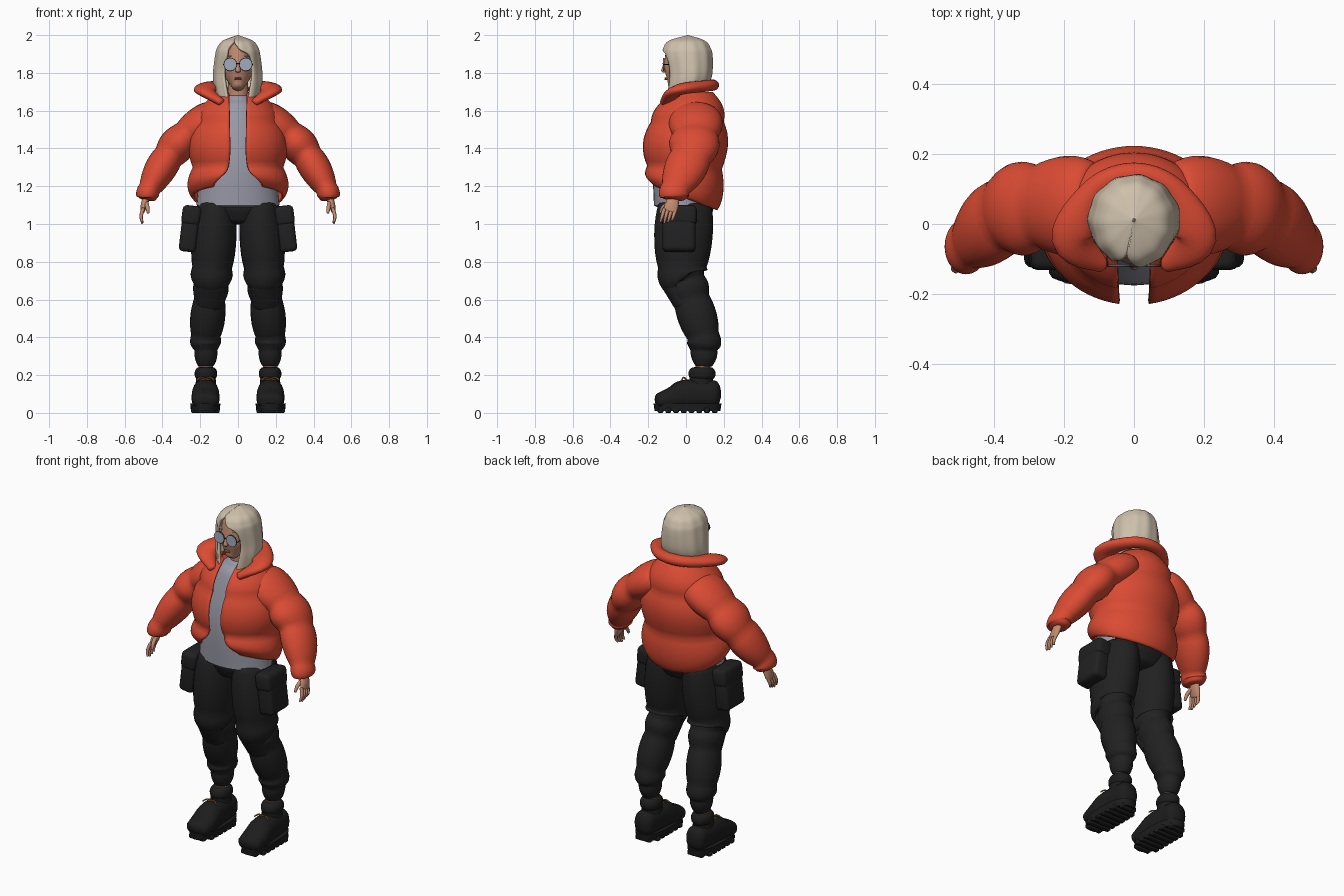
import bpy, bmesh
from math import sin, cos, asin, pi, copysign
from mathutils import Vector

if "Cube" in bpy.data.objects:
    bpy.data.objects.remove(bpy.data.objects["Cube"], do_unlink=True)


def material(name, red, green, blue):
    mat = bpy.data.materials.new(name)
    mat.use_nodes = True
    mat.diffuse_color = (red, green, blue, 1)
    shader = next(node for node in mat.node_tree.nodes if node.type == 'BSDF_PRINCIPLED')
    shader.inputs["Base Color"].default_value = mat.diffuse_color
    return mat


ORANGE = material("orange_padding", .7, .07, .033)
CLOTH = material("black_cloth", .015, .015, .016)
LEATHER = material("boot_black", .012, .012, .012)
GREY = material("lavender_grey", .32, .32, .39)
BLOND = material("pale_blond", .62, .53, .41)
SKIN = material("skin", .54, .26, .165)
LENS = material("lens_blue_grey", .36, .41, .52)
LACE = material("lace_brown", .4, .16, .03)
LIP = material("lip", .42, .17, .12)


def finish(name, bm, mat):
    mesh = bpy.data.meshes.new(name)
    bm.to_mesh(mesh)
    bm.free()
    mesh.materials.append(mat)
    mesh.shade_smooth()
    mesh.set_sharp_from_angle(angle=1)
    part = bpy.data.objects.new(name, mesh)
    bpy.context.collection.objects.link(part)
    return part


def blend(rows, steps, puff, swelling):
    """Smooth curve through the rows; the swelling columns bulge between seams."""
    result = []
    for i in range(len(rows) - 1):
        before, after = rows[max(i - 1, 0)], rows[min(i + 2, len(rows) - 1)]
        for k in range(steps):
            t = k / steps
            row = [q + t / 2 * (r - p + t * (2 * p - 5 * q + 4 * r - s + t * (3 * (q - r) + s - p)))
                   for p, q, r, s in zip(before, rows[i], rows[i + 1], after)]
            swell = 1 + puff * sin(pi * t)
            result.append([v * swell if j in swelling else v for j, v in enumerate(row)])
    return result + [rows[-1]]


def bridge(bm, rings, closed):
    for low, high in zip(rings, rings[1:]):
        count = len(low)
        for j in range(count if closed else count - 1):
            k = (j + 1) % count
            bm.faces.new((low[j], low[k], high[k], high[j]))


def tube(name, mat, stations, side=1, puff=0, cap=.6, power=2, up=(0, 1, 0), count=20, steps=6):
    """Rounded loft; a station is x, y, z, half width, half depth towards up."""
    bm = bmesh.new()
    rows = blend(stations, steps, puff, (3, 4))
    points = [Vector(row[:3]) for row in rows]
    rings = []

    def add_ring(centre, along, width, depth):
        deep = Vector(up)
        deep = (deep - along * deep.dot(along)).normalized()
        wide = deep.cross(along)
        ring = []
        for j in range(count):
            a = 2 * pi * j / count
            c, s = (copysign(abs(v) ** (2 / power), v) for v in (cos(a), sin(a)))
            p = centre + wide * width * c + deep * depth * s
            ring.append(bm.verts.new((p.x * side, p.y, p.z)))
        rings.append(ring)

    def add_cap(i, along, direction):
        width, depth = rows[i][3:]
        bulge = direction * cap * min(width, depth)
        for k in (1, 2, 3)[::direction]:
            a = k * .45
            add_ring(points[i] + along * bulge * sin(a), along, width * cos(a), depth * cos(a))

    tangents = [(points[min(i + 1, len(points) - 1)] - points[max(i - 1, 0)]).normalized()
                for i in range(len(points))]
    if cap:
        add_cap(0, tangents[0], -1)
    for row, point, along in zip(rows, points, tangents):
        add_ring(point, along, *row[3:])
    if cap:
        add_cap(-1, tangents[-1], 1)
    bridge(bm, rings, True)
    bm.faces.new(rings[0])
    bm.faces.new(rings[-1])
    bmesh.ops.recalc_face_normals(bm, faces=bm.faces[:])
    return finish(name, bm, mat)


def shell(name, mat, levels, thickness, puff=0, ripple=0, count=66):
    """Open-fronted shell; a level is z, half width, front, back, gap, tilt, lean of the gap."""
    bm = bmesh.new()
    levels = [(list(level) + [0] * 3)[:7] for level in levels]
    rings = []
    for z, width, front, back, gap, tilt, lean in blend(levels, 8, puff, (1, 2, 3)):
        middle, depth = (front + back) / 2, (back - front) / 2
        start, stop = (asin(max(-1, min(1, g / width))) for g in (gap - lean, gap + lean))
        ring = []
        for j in range(count + 1):
            a = start + (2 * pi - stop - start) * j / count
            wave = 1 + ripple * sin(11 * a)
            y = middle - depth * cos(a) * wave
            ring.append(bm.verts.new((width * sin(a) * wave, y, z + tilt * (middle - y))))
        rings.append(ring)
    bridge(bm, rings, False)
    part = finish(name, bm, mat)
    solid = part.modifiers.new("thickness", 'SOLIDIFY')
    solid.thickness = thickness
    solid.offset = -1


def box(name, mat, centre, size, bevel, turn=0):
    bm = bmesh.new()
    bmesh.ops.create_cube(bm, size=1)
    bmesh.ops.scale(bm, vec=size, verts=bm.verts)
    bmesh.ops.bevel(bm, geom=bm.edges[:], offset=bevel, segments=3, profile=.5, affect='EDGES')
    part = finish(name, bm, mat)
    part.location = centre
    part.rotation_euler.y = turn


def ball(name, mat, centre, radii):
    bm = bmesh.new()
    bmesh.ops.create_uvsphere(bm, u_segments=16, v_segments=10, radius=1)
    bmesh.ops.scale(bm, vec=radii, verts=bm.verts)
    finish(name, bm, mat).location = centre


# Jacket body in quilted bands between seams, front left open
shell("jacket_body", ORANGE, [
    (1.14, .24, -.19, .165, .13, .38), (1.3, .24, -.21, .19, .05, .05),
    (1.54, .22, -.19, .2, .045), (1.7, .11, -.08, .14, .05)], .012, puff=.11)

# Turned-out collar, mirrored about the nape, wide at the lapels
half_collar = [(.09, -.115, 1.645, .025, .02), (.175, -.04, 1.71, .06, .03), (.11, .1, 1.73, .035, .03)]
nape = [(0, .14, 1.735, .035, .03)]
tube("jacket_collar", ORANGE, half_collar + nape + [(-x, *rest) for x, *rest in reversed(half_collar)],
     up=(0, 0, 1))

# Shirt, seat, neck and head
tube("shirt", GREY, [(0, -.02, 1.1, .22, .15), (0, -.02, 1.35, .19, .15),
                     (0, .02, 1.6, .13, .12), (0, .02, 1.68, .06, .07)], cap=.1, count=32)
tube("trouser_seat", CLOTH, [(0, 0, 1.15, .2, .14), (0, 0, 1.08, .2, .145), (0, 0, 1.02, .15, .12)],
     cap=.2, count=32)
tube("neck", SKIN, [(0, .03, 1.6, .06, .06), (0, .01, 1.8, .05, .05)])
tube("head", SKIN, [(0, -.06, 1.73, .034, .04), (0, -.03, 1.8, .075, .09), (0, 0, 1.92, .075, .105)],
     count=28)
tube("nose", SKIN, [(0, -.105, 1.86, .008, .01), (0, -.118, 1.81, .014, .014)], count=12)
for name, z in (("upper_lip", 1.772), ("lower_lip", 1.765)):
    ball(name, LIP, (0, -.108, z), (.02, .007, .004))

# Bobbed hair with an off-centre parting and long front locks
shell("hair", BLOND, [
    (1.69, .115, -.115, .11, .055, -.3), (1.75, .13, -.11, .13, .07, -.1), (1.81, .13, -.11, .14, .077),
    (1.89, .12, -.125, .14, .063), (1.93, .11, -.12, .13, .03, 0, .025),
    (1.97, .08, -.09, .1, 0, 0, .02), (2, .002, .009, .013)], .015, ripple=.015)


def glasses(name, side):
    x, z, radius = .041, 1.845, .033
    tube(name + "lens", LENS, [(x, -.115, z, radius, radius), (x, -.123, z, radius, radius)],
         side, cap=0, up=(0, 0, 1), count=28, steps=1)
    bpy.ops.mesh.primitive_torus_add(
        major_radius=radius, minor_radius=.002, major_segments=28, minor_segments=6,
        location=(x * side, -.12, z), rotation=(pi / 2, 0, 0))
    bpy.context.object.name = name + "lens_frame"
    bpy.context.object.data.materials.append(LEATHER)
    box(name + "glasses_arm", LEATHER, (.077 * side, -.07, z), (.004, .1, .004), .001)
    ball(name + "eyebrow", BLOND, (x * side, -.093, 1.889), (.024, .008, .004))


def arm(name, side):
    # Padded sleeve, one bulge between each pair of seams
    tube(name + "sleeve", ORANGE, [
        (.12, .05, 1.575, .085, .125), (.27, .05, 1.47, .082, .118), (.37, .025, 1.355, .08, .108),
        (.467, -.055, 1.19, .058, .076), (.482, -.065, 1.135, .047, .062)],
        side, puff=.17, cap=.2, count=28, steps=8)
    tube(name + "palm", SKIN, [(.48, -.06, 1.16, .02, .026), (.497, -.075, 1.1, .018, .036),
                               (.505, -.085, 1.07, .012, .036)], side)
    fingers = ("index", "middle", "ring", "little")
    for i, finger in enumerate(fingers):
        y, tip = -.115 + i * .02, 1.005 + .007 * abs(i - 1)
        tube(f"{name}{finger}_finger", SKIN, [
            (.503, y, 1.08, .01, .01), (.513, y - .012, 1.04, .009, .009),
            (.507, y - .02, tip, .006, .006)], side, count=10)
    tube(name + "thumb", SKIN, [(.488, -.08, 1.12, .012, .012), (.48, -.12, 1.09, .011, .011),
                                (.476, -.135, 1.06, .007, .007)], side, count=10)


def leg(name, side):
    # Baggy trouser leg folded above the knee, gathered below it, at the calf and at the ankle
    tube(name + "trouser_leg", CLOTH, [
        (.115, -.005, 1.1, .1, .14), (.137, -.02, .77, .105, .128), (.14, 0, .7, .085, .1),
        (.15, .03, .6, .082, .095), (.17, .09, .41, .078, .085), (.17, .095, .33, .06, .07),
        (.17, .095, .25, .042, .045)],
        side, puff=.14, cap=.2, count=28, steps=8)
    tube(name + "knee_pad", CLOTH, [(.14, -.068, .68, .078, .06), (.15, -.015, .575, .07, .05)], side)
    tube(name + "ankle", SKIN, [(.17, .09, .2, .04, .04), (.17, .09, .27, .038, .038)], side, cap=0)
    # Cargo pouch with an overlapping flap
    for part, x, z, size in (("pouch", .256, .97, (.092, .175, .235)),
                             ("pouch_flap", .247, 1.045, (.1, .188, .105))):
        box(name + part, CLOTH, (x * side, -.037, z), size, min(size) / 4, -.12 * side)


def boot(name, side):
    tube(name + "boot_upper", LEATHER, [
        (.172, .15, .1, .06, .072), (.172, 0, .1, .07, .076), (.172, -.07, .08, .075, .06),
        (.172, -.14, .064, .07, .042)], side, power=2.4, up=(0, 0, 1))
    tube(name + "boot_shaft", LEATHER, [(.17, .08, .1, .06, .07), (.17, .08, .2, .05, .06)], side)
    tube(name + "boot_cuff", LEATHER, [(.17, .085, .18, .05, .06), (.17, .085, .235, .05, .06)],
         side, puff=.2, cap=.2)
    tube(name + "boot_sole", LEATHER, [(.173, .008, .01, .076, .174), (.173, .008, .05, .08, .18)],
         side, cap=0, power=2.5, count=32, steps=1)
    lugs = 8
    for i in range(lugs):
        width = .1 if i in (0, lugs - 1) else .15
        box(f"{name}sole_lug_{i + 1}", LEATHER, (.173 * side, -.135 + i * .041, .013),
            (width, .03, .026), .006)
    # Lace rows and a loose bow
    for i in range(3):
        y, z = -i * .025, .18 - i * .012
        tube(f"{name}lace_{i + 1}", LACE, [(x, y, z - drop, .004, .004) for x, drop in
                                           ((.145, .008), (.172, 0), (.2, .008))], side, count=8)
    for end, loop in ((-1, "inner"), (1, "outer")):
        tube(f"{name}{loop}_bow", LACE, [(.172 + end * reach, -reach / 2, .18 + lift, .004, .004)
                                         for reach, lift in ((0, 0), (.025, .008), (.045, -.005))],
             side, count=8)


for build in (glasses, arm, leg, boot):
    build("left_", 1)
    build("right_", -1)
box("glasses_bridge", LEATHER, (0, -.122, 1.85), (.02, .005, .004), .001)
